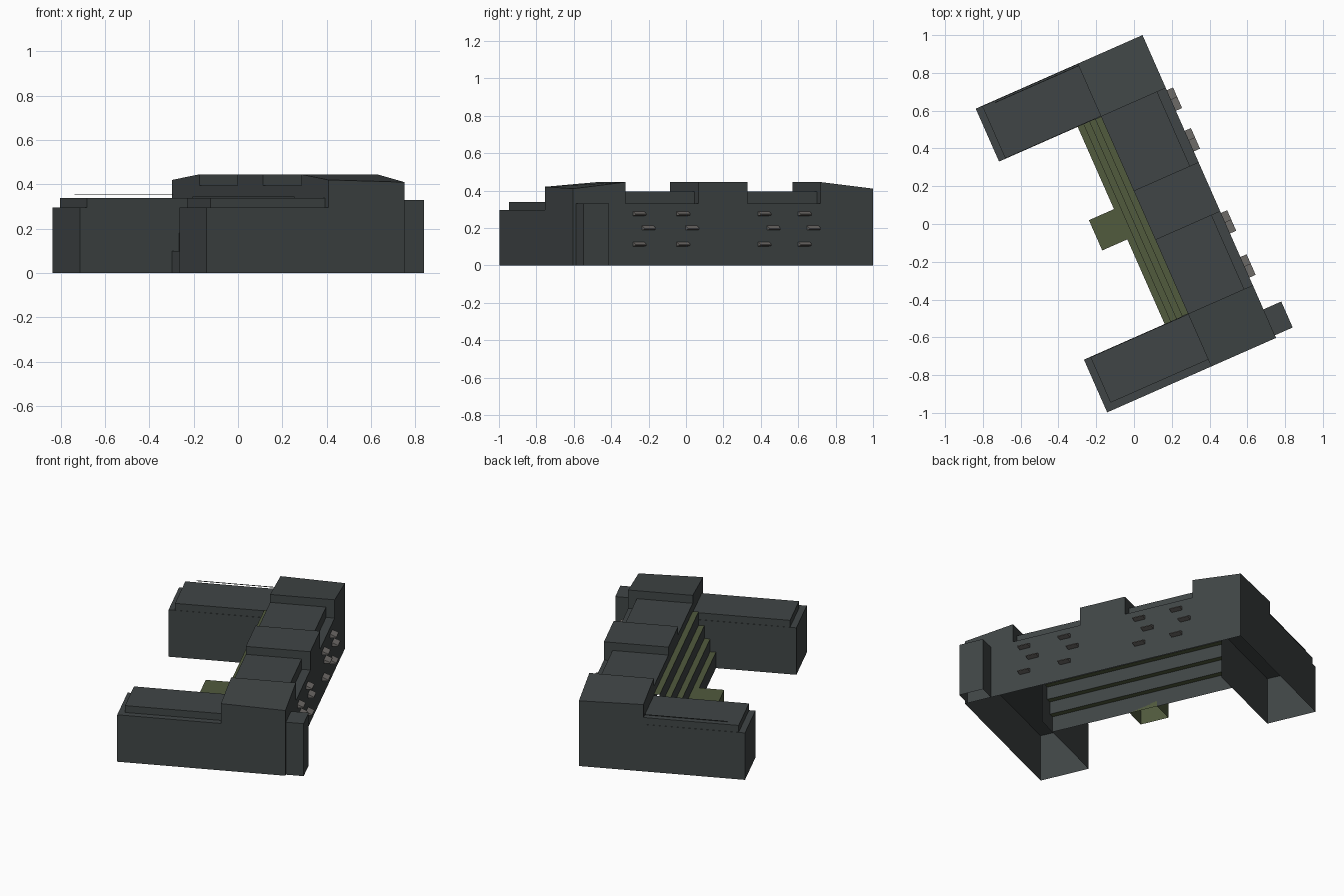
import bpy, bmesh, math
from mathutils import Vector

if "Cube" in bpy.data.objects:
    bpy.data.objects.remove(bpy.data.objects["Cube"])

# Building frame: s runs along the long outer wall, t runs toward the wings
ORIGIN = Vector((0.045, 1.0, 0))
ANG = math.radians(23.8)
S = Vector((math.sin(ANG), -math.cos(ANG), 0))
T = Vector((-math.cos(ANG), -math.sin(ANG), 0))
L, A, B, C, D = 1.752, 0.306, 1.447, 0.735, 1.02   # length and section breaks
DEPTH, TN, TS = 0.375, 0.965, 0.977                # main depth, wing tips
EAVE = 0.295


def P(s, t, z):
    return ORIGIN + S * s + T * t + Vector((0, 0, z))


def material(name, col):
    m = bpy.data.materials.new(name)
    m.diffuse_color = (*col, 1)
    m.use_nodes = True
    m.node_tree.nodes["Principled BSDF"].inputs["Base Color"].default_value = m.diffuse_color
    return m


SLATE = material("slate_grey", (0.051, 0.060, 0.061))
OLIVE = material("olive_green", (0.082, 0.103, 0.048))
TAUPE = material("taupe_grey", (0.17, 0.16, 0.15))


def make(name, faces, mats, rule=None, closed=False, skip_bottom=False):
    """Mesh from a list of faces, each a list of points."""
    bm = bmesh.new()
    for f in faces:
        bm.faces.new([bm.verts.new(p) for p in f])
    bmesh.ops.remove_doubles(bm, verts=bm.verts, dist=1e-5)
    if closed:
        bmesh.ops.recalc_face_normals(bm, faces=bm.faces)
    bm.normal_update()
    if skip_bottom:
        bmesh.ops.delete(bm, geom=[f for f in bm.faces if f.normal.z < -0.9],
                         context='FACES')
    if rule:
        for f in bm.faces:
            f.material_index = rule(f)
    me = bpy.data.meshes.new(name)
    bm.to_mesh(me)
    bm.free()
    for m in mats:
        me.materials.append(m)
    ob = bpy.data.objects.new(name, me)
    bpy.context.collection.objects.link(ob)
    return ob


def block(name, s0, s1, t0, t1, z0, tops, mat=SLATE, open_bottom=True):
    """Block with four top heights, in order s0t0, s1t0, s1t1, s0t1."""
    if not isinstance(tops, tuple):
        tops = (tops,) * 4
    st = [(s0, t0), (s1, t0), (s1, t1), (s0, t1)]
    lo = [P(s, t, z0) for s, t in st]
    hi = [P(s, t, z) for (s, t), z in zip(st, tops)]
    faces = [lo, hi] + [[lo[i], lo[i - 1], hi[i - 1], hi[i]] for i in range(4)]
    return make(name, faces, [mat], closed=True, skip_bottom=open_bottom)


# Outer walls of the U plan, open underneath
path = [(B, DEPTH), (B, TS), (L, TS), (L, 0), (0, 0), (0, TN), (A, TN), (A, DEPTH)]
make("outer_walls", [[P(*a, 0), P(*b, 0), P(*b, EAVE), P(*a, EAVE)]
                     for a, b in zip(path, path[1:])], [SLATE])

# Corner blocks with roofs sloping to the outer ends
block("north_corner_block", 0, A, 0, DEPTH, EAVE, (0.41, 0.445, 0.445, 0.42))
block("south_corner_block", B, L, 0, DEPTH, EAVE, (0.445, 0.41, 0.42, 0.445))

# Tall middle block and the two lower sections with a front ledge
block("middle_block", C, D, 0, DEPTH, EAVE, 0.445)
for name, s0, s1 in (("north", A, C), ("south", D, B)):
    block(name + "_section_ledge", s0, s1, 0, DEPTH, EAVE, 0.33)
    block(name + "_section_roof", s0, s1, 0.05, DEPTH, 0.33, 0.395)

# Wing roofs: flat eave with a raised inset roof
for name, s0, s1, tip, r0, r1 in (("north", 0, A, TN, 0.002, A - 0.002),
                                  ("south", B, L, TS, B + 0.002, L - 0.04)):
    make(name + "_wing_eave", [[P(s0, DEPTH, EAVE), P(s0, tip, EAVE),
                                P(s1, tip, EAVE), P(s1, DEPTH, EAVE)]], [SLATE])
    block(name + "_wing_roof", r0, r1, DEPTH, tip - 0.037, EAVE, 0.338)
block("roof_rail", 0.01, 0.014, DEPTH, 0.86, 0.351, 0.354, open_bottom=False)

# Stepped planted terraces: olive treads, grey risers
prof, t, levels = [(0.51, 0)], 0.51, (0.10, 0.18, 0.26, 0.345)
for z in levels:
    prof.append((t, z))
    t -= (0.51 - DEPTH) / len(levels)
    prof.append((t, z))
make("terraces", [[P(A, *p), P(B, *p), P(B, *q), P(A, *q)]
                  for p, q in zip(prof, prof[1:])],
     [SLATE, OLIVE], rule=lambda f: int(abs(f.normal.z) > 0.5))

# Entrance platform and side annex
block("entrance_platform", 0.782, 0.957, 0.51, 0.655, 0, 0.10, OLIVE)
block("side_annex", 1.587, 1.737, -0.103, 0, 0, 0.33)

# Small wedge awnings on the long wall
n = 0
for s in (0.405, 0.64, 1.115, 1.37):
    for z, off in ((0.265, 0), (0.188, -0.053), (0.102, 0)):
        n += 1
        c = s + off
        ends = [[P(c + d, 0, z), P(c + d, -0.036, z + 0.004),
                 P(c + d, -0.036, z + 0.009), P(c + d, 0, z + 0.024)]
                for d in (-0.033, 0.033)]
        a, b = ends
        make("awning_%02d" % n, [a, b] + [[a[i], a[i - 1], b[i - 1], b[i]]
                                          for i in range(4)], [TAUPE], closed=True)
